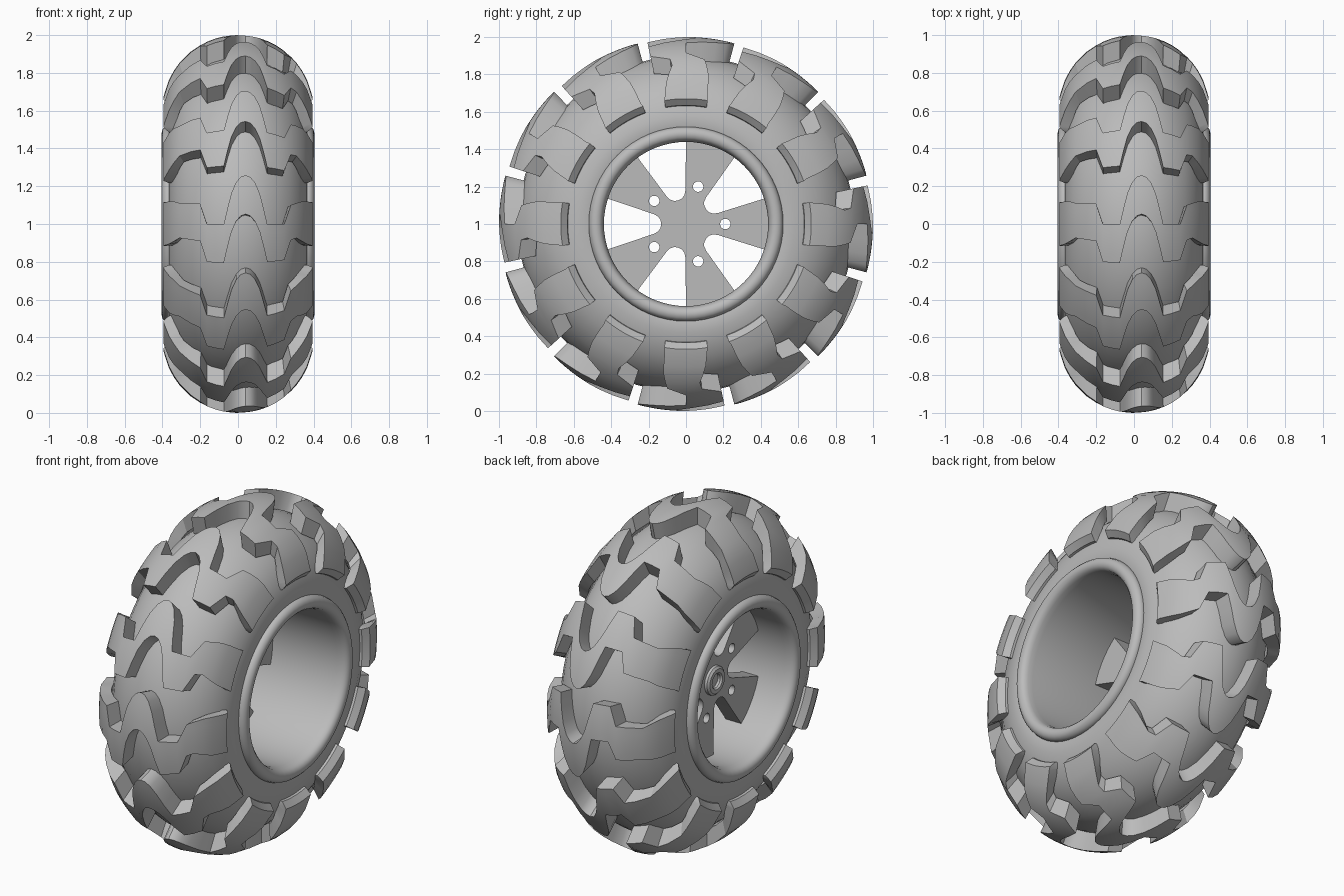
import bpy, bmesh, math
from math import radians, cos, sin, sqrt

cube = bpy.data.objects.get("Cube")
if cube:
    bpy.data.objects.remove(cube, do_unlink=True)

grey = bpy.data.materials.new("plain grey")
grey.use_nodes = True
grey.diffuse_color = (0.5, 0.5, 0.5, 1)
grey.node_tree.nodes["Principled BSDF"].inputs["Base Color"].default_value = (0.5, 0.5, 0.5, 1)


def wheel_point(x, r, deg):
    """Point at a radius and angle round the axle, from the front over the top."""
    a = radians(deg)
    return (x, -r * cos(a), 1 + r * sin(a))


def smooth(ob, angle):
    bpy.ops.object.select_all(action='DESELECT')
    ob.select_set(True)
    bpy.context.view_layer.objects.active = ob
    bpy.ops.object.shade_smooth_by_angle(angle=radians(angle))


def finish(name, bm, angle=32):
    bmesh.ops.recalc_face_normals(bm, faces=bm.faces)
    mesh = bpy.data.meshes.new(name)
    bm.to_mesh(mesh)
    bm.free()
    mesh.materials.append(grey)
    ob = bpy.data.objects.new(name, mesh)
    bpy.context.collection.objects.link(ob)
    smooth(ob, angle)
    return ob


def lathe(name, profile, segments=64, angle=32):
    """Turn a closed (x, r) profile round the axle."""
    bm = bmesh.new()
    rings = [[bm.verts.new(wheel_point(x, r, 360 * s / segments)) for x, r in profile]
             for s in range(segments)]
    n = len(profile)
    for s in range(segments):
        a, b = rings[s], rings[(s + 1) % segments]
        for i in range(n):
            j = (i + 1) % n
            bm.faces.new((a[i], a[j], b[j], b[i]))
    return finish(name, bm, angle)


def mirrored(half):
    """Left-right copy of a half profile that starts on the centre line."""
    return [(-p[0], *p[1:]) for p in reversed(half[1:])] + half


# Tyre carcass
carcass = [(0, .9), (.07, .893), (.14, .872), (.21, .832), (.27, .78), (.32, .715),
           (.352, .64), (.366, .58), (.368, .52), (.34, .45)]
lathe("tyre_carcass", mirrored(carcass))

# Rim barrel with a rounded bead at each end
bead = [(.368 + .036 * cos(radians(t)), .482 + .038 * sin(radians(t)))
        for t in range(120, -91, -30)]
rim = [(0, .46), (.33, .46)] + bead + [(.34, .439), (0, .439)]
lathe("rim", [(-x, r) for x, r in reversed(rim[1:-1])] + rim, angle=50)

# Tread lugs: columns of x, lower angle, upper angle; the crown arch sits off centre
crown = [(0, 3, 15), (.025, 2.5, 14.5), (.05, .8, 12.8), (.075, -2.5, 9.5), (.095, -7, 5),
         (.115, -12, 0), (.16, -12, 0), (.205, -12, 0), (.24, -5.5, 6.5)]
flank = [(.31, -5, 7.5), (.34, -6.5, 8.5), (.365, -8, 9), (.39, -9.5, 9.5)]
ends = [(.395, .67, -10, 10), (.367, .635, -10, 10)]
ROWS = 5


def on_tread(column):
    x, lo, hi = column
    return (x, .6 + .4 * sqrt(1 - (x / .4) ** 2), lo, hi)


right_half = [on_tread(c) for c in flank] + ends
left_half = [(-x, r, lo, hi) for x, r, lo, hi in reversed(right_half)]
middle = [(-.25, -5.2, 7)] + [(u + .04, lo, hi) for u, lo, hi in mirrored(crown)]
columns = left_half + [on_tread(c) for c in middle] + right_half


def add_lug(bm, turn):
    def column(x, r, lo, hi):
        return [bm.verts.new(wheel_point(x, r, turn + lo + (hi - lo) * k / ROWS))
                for k in range(ROWS + 1)]
    top = [column(*c) for c in columns]
    base = [column(x * (1 - .16 * (abs(x) / .4) ** 3), .6 + (r - .6) * .7, lo, hi)
            for x, r, lo, hi in columns]
    last = len(columns) - 1
    for c in range(last):
        for k in range(ROWS):
            for g in (top, base):
                bm.faces.new((g[c][k], g[c + 1][k], g[c + 1][k + 1], g[c][k + 1]))
        for k in (0, ROWS):
            bm.faces.new((top[c][k], top[c + 1][k], base[c + 1][k], base[c][k]))
    for c in (0, last):
        for k in range(ROWS):
            bm.faces.new((top[c][k], top[c][k + 1], base[c][k + 1], base[c][k]))


bm = bmesh.new()
for i in range(12):
    add_lug(bm, 30 * i)
finish("tread_lugs", bm)

# Five-spoke plate: wedge spokes with round-ended windows between them
FRONT, BACK = -.18, -.08
outline = []
for i in range(5):
    mid = 180 + 72 * i
    outline += [(.445, mid + t) for t in range(-18, 19, 6)]
    outline += [(.18, mid + 19), (.155, mid + 21), (.138, mid + 27), (.133, mid + 36),
                (.138, mid + 45), (.155, mid + 51), (.18, mid + 53)]
bm = bmesh.new()
face = bm.faces.new([bm.verts.new(wheel_point(FRONT, r, a)) for r, a in outline])
ext = bmesh.ops.extrude_face_region(bm, geom=[face])
for v in ext["geom"]:
    if isinstance(v, bmesh.types.BMVert):
        v.co.x = BACK
spokes = finish("spokes", bm)

# Bolt holes cut through the spokes
bm = bmesh.new()
for i in range(5):
    a = radians(72 * i)
    rings = [[bm.verts.new((x, .21 * cos(a) + .028 * cos(radians(t)),
                            1 + .21 * sin(a) + .028 * sin(radians(t))))
              for t in range(0, 360, 20)] for x in (-.3, 0)]
    for ring in rings:
        bm.faces.new(ring)
    for k in range(18):
        j = (k + 1) % 18
        bm.faces.new((rings[0][k], rings[0][j], rings[1][j], rings[1][k]))
cutter = finish("bolt_hole_cutter", bm)
cut = spokes.modifiers.new("bolt_holes", 'BOOLEAN')
cut.operation = 'DIFFERENCE'
cut.solver = 'EXACT'
cut.object = cutter
bpy.context.view_layer.objects.active = spokes
bpy.ops.object.modifier_apply(modifier=cut.name)
bpy.data.objects.remove(cutter, do_unlink=True)
smooth(spokes, 32)

# Raised hub ring with a sunken centre
lathe("hub_ring", [(-.17, .085), (-.195, .082), (-.205, .07), (-.205, .048),
                   (-.195, .04), (-.17, .04)], 32)
